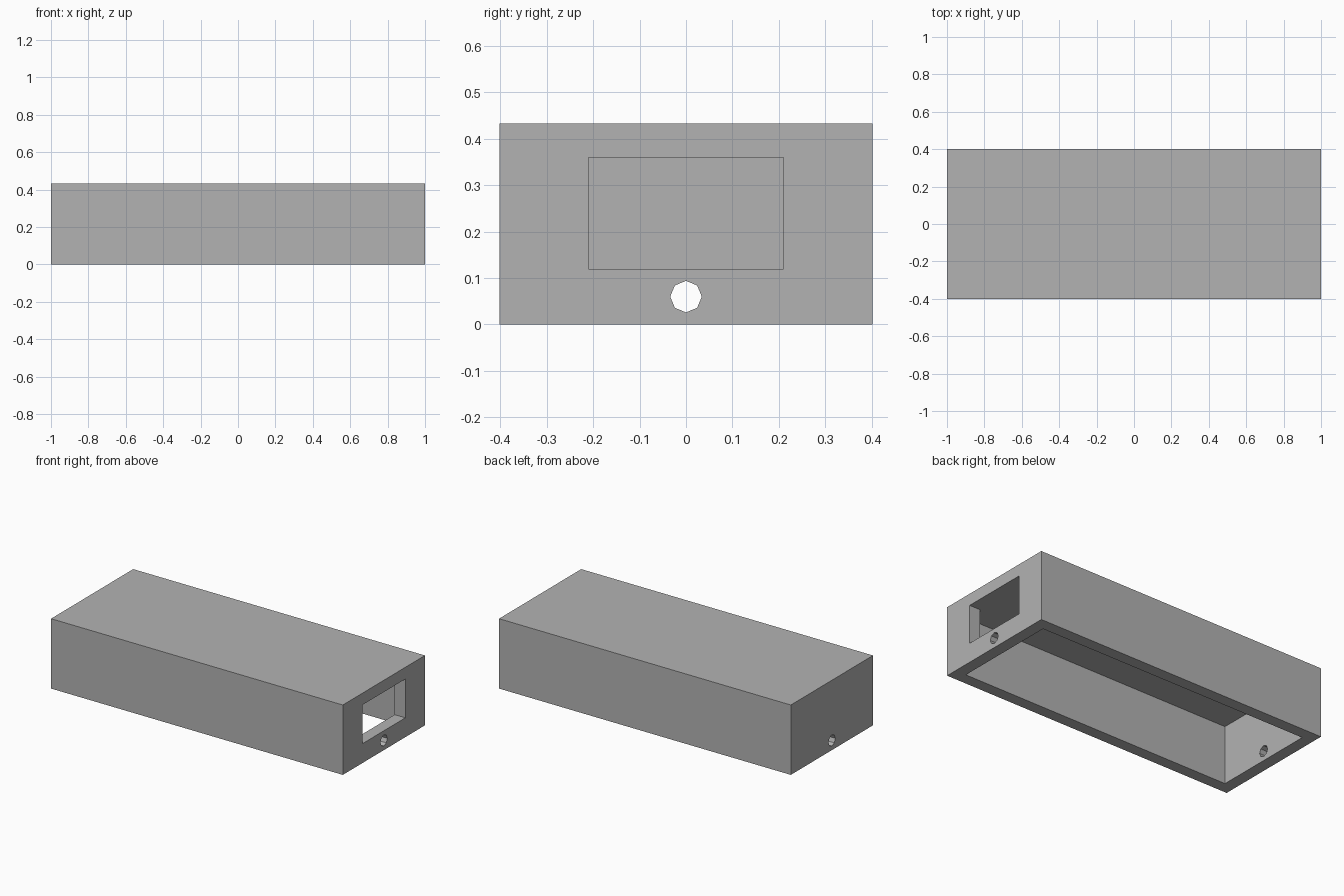
import bpy
from math import radians

LENGTH, WIDTH, HEIGHT = 2.0, 0.804, 0.433
WALL = 0.073
CEILING = HEIGHT - WALL

cube = bpy.data.objects.get("Cube")
if cube:
    bpy.data.objects.remove(cube, do_unlink=True)

grey = bpy.data.materials.new("plain_grey")
grey.use_nodes = True
color = (0.45, 0.45, 0.45, 1)
grey.diffuse_color = color
grey.node_tree.nodes["Principled BSDF"].inputs["Base Color"].default_value = color


def box(name, low, high):
    """Axis-aligned box between two corners."""
    centre = [(a + b) / 2 for a, b in zip(low, high)]
    bpy.ops.mesh.primitive_cube_add(size=1, location=centre)
    obj = bpy.context.object
    obj.name = name
    obj.scale = [b - a for a, b in zip(low, high)]
    bpy.ops.object.transform_apply(location=True, rotation=False, scale=True)
    obj.data.materials.append(grey)
    return obj


def cut(target, cutter):
    """Subtract the cutter, apply the result and discard the cutter."""
    cutter.hide_render = True
    mod = target.modifiers.new("cut", "BOOLEAN")
    mod.operation = "DIFFERENCE"
    mod.solver = "EXACT"
    mod.object = cutter
    bpy.context.view_layer.objects.active = target
    bpy.ops.object.modifier_apply(modifier=mod.name)
    bpy.data.objects.remove(cutter, do_unlink=True)


# Housing: a box hollowed out from below
x, y = LENGTH / 2, WIDTH / 2
housing = box("housing", (-x, -y, 0), (x, y, HEIGHT))
cut(housing, box("cavity", (WALL - x, WALL - y, -0.1), (x - WALL, y - WALL, CEILING)))

# Display window through the right end wall, level with the ceiling
cut(housing, box("window", (x - 2 * WALL, -0.21, 0.12), (x + 0.1, 0.21, CEILING)))

# Octagonal cable hole through both end walls
bpy.ops.mesh.primitive_cylinder_add(vertices=8, radius=0.034, depth=LENGTH + 0.2,
                                    location=(0, 0, 0.06), rotation=(0, radians(90), 0))
hole = bpy.context.object
hole.data.materials.append(grey)
cut(housing, hole)
